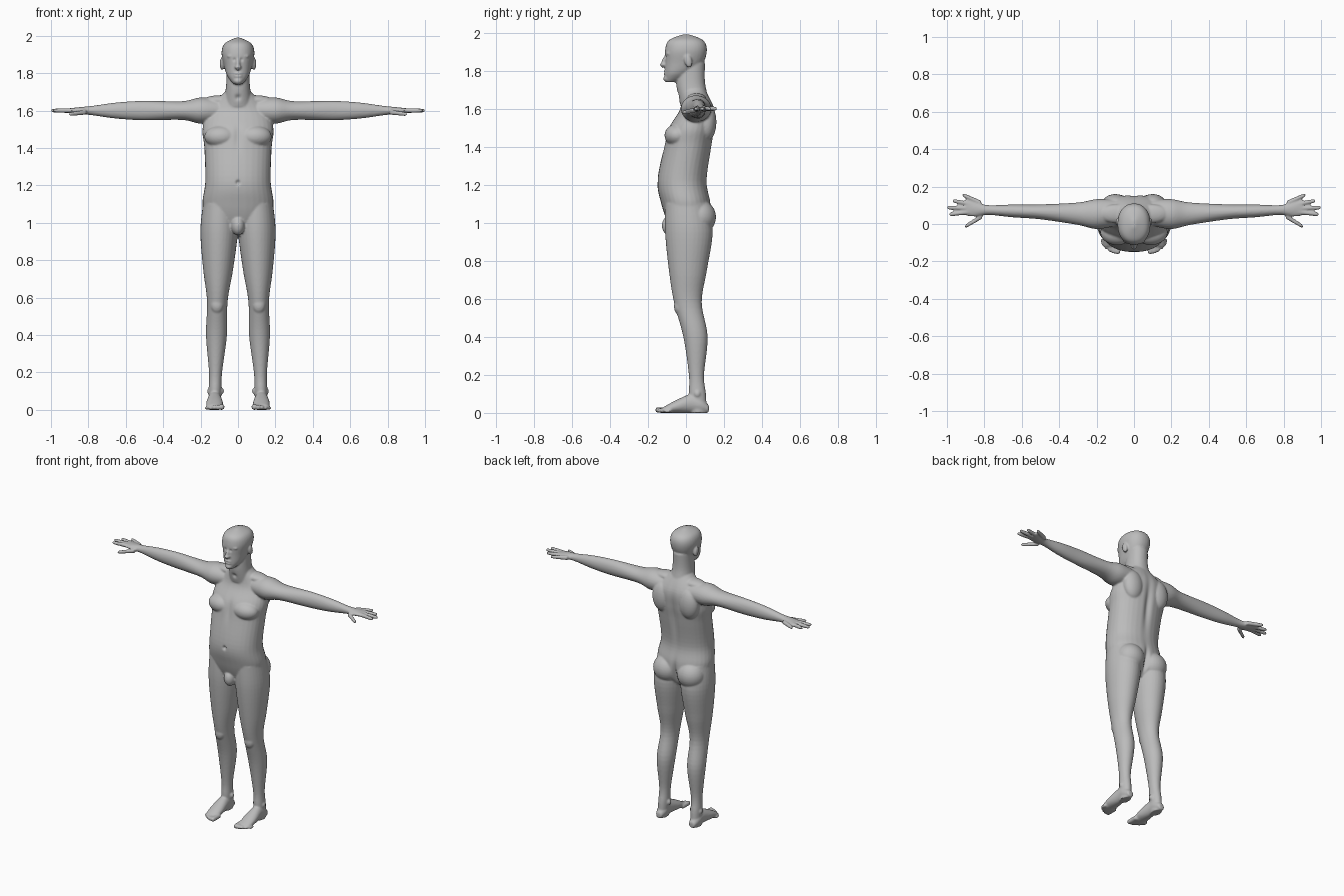
import bpy, bmesh, math
from mathutils import Vector, Matrix

cube = bpy.data.objects.get("Cube")
if cube:
    bpy.data.objects.remove(cube)

skin = bpy.data.materials.new("grey skin")
skin.use_nodes = True
tone = (.5, .5, .5, 1)
skin.diffuse_color = tone
skin.node_tree.nodes["Principled BSDF"].inputs["Base Color"].default_value = tone

flesh = bmesh.new()
SIDES = 32
STEPS = 6
BOTH = (1, -1)


def blend(before, start, end, after, t):
    """Smooth curve through the rings."""
    result = []
    for p, q, r, s in zip(before, start, end, after):
        leave, arrive = (r - p) / 2, (s - q) / 2
        ease = t * t * (3 - 2 * t)
        result.append(q + (r - q) * ease + leave * t * (1 - t) ** 2 - arrive * t * t * (1 - t))
    return result


def loft(axes, rings, place, sides=BOTH, power=2):
    """Skin over rings; place turns a ring into a centre and two radii across the axis."""
    padded = [rings[0], *rings, rings[-1]]
    path = [blend(*padded[i:i + 4], k / STEPS)
            for i in range(len(rings) - 1) for k in range(STEPS)]
    path.append(rings[-1])
    for side in sides:
        loops = []
        for ring in path:
            centre, first, second = place(*ring)
            loop = []
            for k in range(SIDES):
                angle = math.tau * k / SIDES
                point = Vector(centre)
                for axis, radius, wave in zip(axes, (first, second),
                                              (math.cos(angle), math.sin(angle))):
                    point[axis] += radius * math.copysign(abs(wave) ** (2 / power), wave)
                point.x *= side
                loop.append(flesh.verts.new(point))
            loops.append(loop)
        faces = [flesh.faces.new(loops[0]), flesh.faces.new(loops[-1])]
        for lower, upper in zip(loops, loops[1:]):
            for k in range(SIDES):
                faces.append(flesh.faces.new((lower[k - 1], lower[k], upper[k], upper[k - 1])))
        bmesh.ops.recalc_face_normals(flesh, faces=faces)


def lump(centre, radii, tilt=0):
    """Ellipsoid, repeated on the other side when it is off the middle."""
    for side in (BOTH if centre[0] else BOTH[:1]):
        spot = Vector(centre)
        spot.x *= side
        shape = Matrix.Rotation(tilt, 4, "X") @ Matrix.Diagonal((*radii, 1))
        bmesh.ops.create_uvsphere(flesh, u_segments=SIDES, v_segments=SIDES // 2, radius=1,
                                  matrix=Matrix.Translation(spot) @ shape)


ACROSS_X, ACROSS_Y, ACROSS_Z = (1, 2), (0, 2), (0, 1)


def upright(height, depth, wide, deep):
    return (0, depth, height), wide, deep


# Torso, neck and head: height, depth of the centre, half width, half depth
torso = [(.93, .01, .05, .06), (1, .015, .16, .11), (1.1, 0, .19, .13), (1.22, -.02, .175, .13),
         (1.4, .01, .18, .125), (1.5, .03, .19, .12), (1.6, .06, .16, .09), (1.7, .04, .07, .06)]
neck = [(1.62, .05, .08, .08), (1.73, .025, .064, .076), (1.84, .03, .06, .07)]
head = [(1.74, -.08, .02, .03), (1.76, -.06, .04, .05), (1.79, -.04, .06, .07),
        (1.84, -.01, .075, .1), (1.91, 0, .088, .11), (1.96, 0, .07, .09), (1.99, 0, .01, .02)]
for column in (torso, neck, head):
    loft(ACROSS_Z, column, upright, BOTH[:1], 2.2)

# Nose, nostrils, brow, eyes, lips, chin and ears
lump((0, -.11, 1.85), (.012, .017, .04), -.4)
lump((0, -.116, 1.832), (.018, .022, .011))
lump((.03, -.09, 1.89), (.03, .016, .01))
lump((.032, -.086, 1.868), (.015, .014, .011))
for height in (1.784, 1.797):
    lump((0, -.106, height), (.024, .012, .007))
lump((0, -.1, 1.758), (.024, .02, .016))
lump((.085, .012, 1.85), (.013, .02, .035), .2)

# Arm from inside the shoulder to the palm: reach, depth of the centre, half depth, half height
SHOULDER = 1.6
arm = [(.1, .06, .07, .06), (.2, .053, .08, .07), (.3, .055, .06, .05), (.5, .065, .04, .052),
       (.65, .07, .034, .043), (.78, .075, .026, .025), (.85, .08, .04, .018), (.9, .09, .045, .012)]
loft(ACROSS_X, arm, lambda reach, depth, deep, tall: ((reach, depth, SHOULDER), deep, tall))

# Thumb and fingers fan out from one point behind the wrist
for angle, length, drop in ((-.55, .18, .02), (-.12, .24, 0), (.03, .25, 0), (.2, .225, 0), (.43, .185, 0)):
    def along(share, radius):
        far = length * share
        return ((.75 + far * math.cos(angle), .08 + far * math.sin(angle), SHOULDER - drop * share),
                radius, radius)
    loft(ACROSS_X, [(.4, .014), (.8, .012), (.96, .01), (1, .005)], along)

# Leg from hip to heel: height, depth of the centre, half width, half depth
leg = [(1.1, 0, .09, .11), (.95, .015, .1, .125), (.75, .01, .08, .1), (.58, .01, .055, .073),
       (.4, .05, .056, .064), (.2, .055, .035, .04), (.1, .06, .034, .045), (0, .065, .03, .045)]
loft(ACROSS_Z, leg, lambda height, depth, wide, deep:
     ((.1 + (1 - height) / 40, depth, height), wide, deep))

# Foot with its sole on the ground: depth, half width, half height
foot = [(.12, .02, .02), (.08, .034, .04), (.03, .036, .05), (-.05, .045, .034), (-.12, .04, .015)]
loft(ACROSS_Y, foot, lambda depth, wide, tall: ((.125, depth, tall), wide, tall))

# Toes shrink and step back towards the outside
for toe in range(5):
    size = .015 - toe / 700
    tip = -.16 + toe * toe / 350
    loft(ACROSS_Y, [(-.08, 1), (tip + .02, 1), (tip + .005, .85), (tip, .5)],
         lambda depth, share: ((.087 + toe / 50, depth, size), size * share, size * share))

# Ankles, chest, buttocks, shoulder blades, kneecaps, neck slopes and groin
for across in (.087, .153):
    lump((across, .06, .1), (.012, .016, .018))
lump((.09, -.045, 1.46), (.09, .068, .06))
lump((.09, .07, 1.03), (.092, .088, .09))
lump((.1, .11, 1.53), (.07, .05, .1))
lump((.112, -.035, .56), (.035, .028, .045))
lump((.095, .055, 1.655), (.09, .05, .027))
lump((0, -.085, .985), (.036, .042, .052))

# Fuse everything into one continuous skin
mesh = bpy.data.meshes.new("body")
flesh.to_mesh(mesh)
flesh.free()
mesh.materials.append(skin)
body = bpy.data.objects.new("body", mesh)
bpy.context.collection.objects.link(body)
bpy.context.view_layer.objects.active = body
body.select_set(True)
fuse = body.modifiers.new("fuse", "REMESH")
fuse.mode, fuse.voxel_size = "VOXEL", .0055
soften = body.modifiers.new("soften", "SMOOTH")
soften.factor, soften.iterations = .5, 5
for modifier in ("fuse", "soften"):
    bpy.ops.object.modifier_apply(modifier=modifier)


def press(centre, radii, push):
    """Soft dent, moved along the depth, on both sides."""
    for side in (BOTH if centre[0] else BOTH[:1]):
        spot = Vector(centre)
        spot.x *= side
        for vertex in body.data.vertices:
            offset = vertex.co - spot
            if all(abs(gap) < 2 * radius for gap, radius in zip(offset, radii)):
                distance = sum((gap / radius) ** 2 for gap, radius in zip(offset, radii))
                vertex.co.y += push * math.exp(-2 * distance)


# Eye corners, mouth line, navel, spine, breastbone, buttock cleft and collar notch
press((.018, -.1, 1.872), (.012, .03, .012), .008)
press((0, -.118, 1.79), (.03, .02, .005), .005)
press((0, -.15, 1.215), (.014, .03, .016), .014)
press((0, .15, 1.38), (.03, .06, .25), -.016)
press((0, -.1, 1.46), (.025, .05, .1), .008)
press((0, .14, 1), (.022, .07, .12), -.03)
press((0, -.035, 1.67), (.02, .04, .02), .01)

# Flat soles
for vertex in body.data.vertices:
    vertex.co.z = max(vertex.co.z, 0)
bpy.ops.object.shade_smooth()
